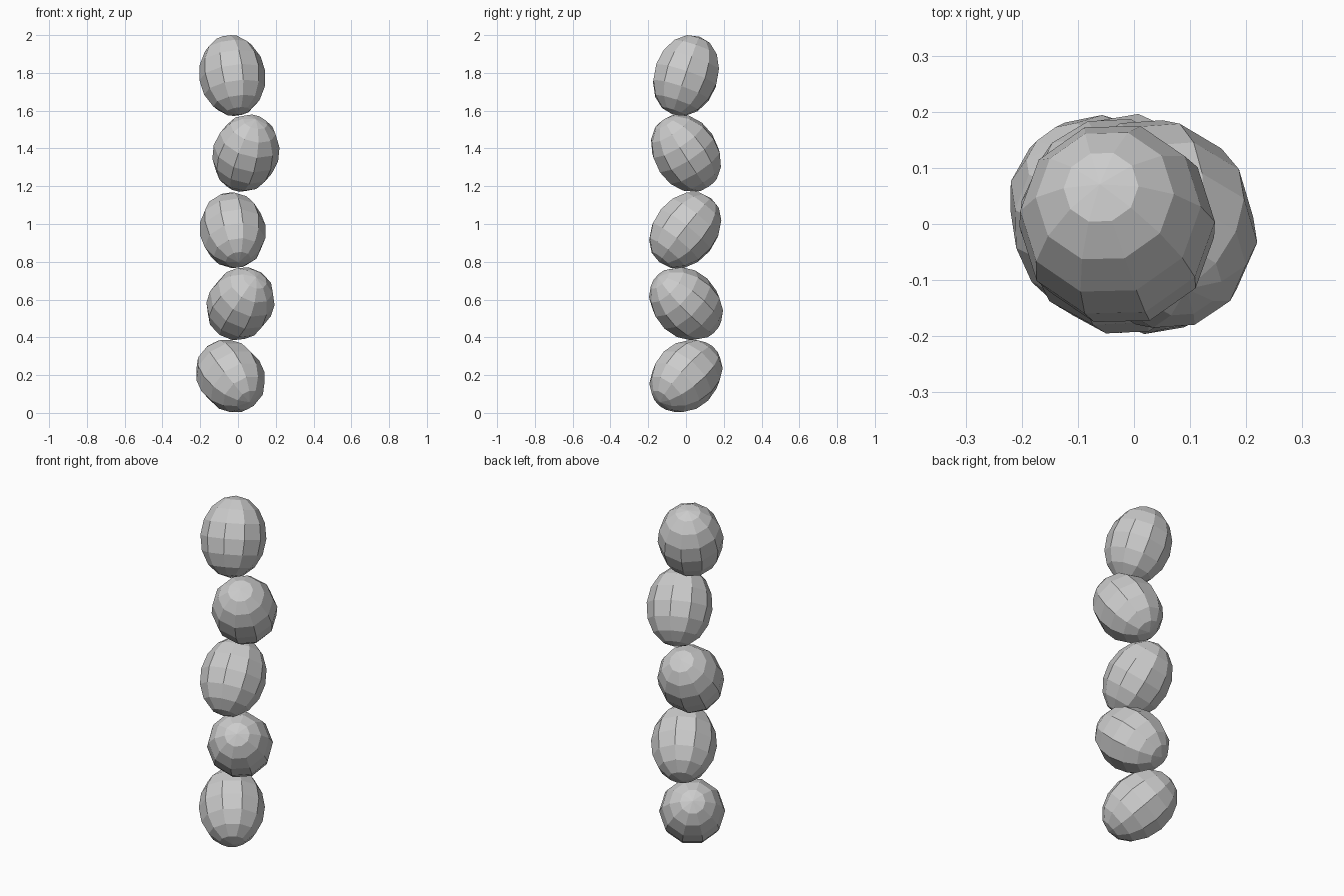
import bpy, math
from mathutils import Vector, Matrix

if "Cube" in bpy.data.objects:
    bpy.data.objects.remove(bpy.data.objects["Cube"])

SHORT, LONG = 0.176, 0.22   # radii across and along each egg


def pebble(name, centre, axis, roll):
    """Low-poly ellipsoid with its long axis tilted, centred by its bounds."""
    bpy.ops.mesh.primitive_uv_sphere_add(segments=10, ring_count=8, radius=1)
    ob = bpy.context.object
    ob.name = name
    tilt = Vector((0, 0, 1)).rotation_difference(Vector(axis).normalized()).to_matrix().to_4x4()
    ob.data.transform(tilt @ Matrix.Rotation(math.radians(roll), 4, 'Z')
                      @ Matrix.Diagonal((SHORT, SHORT, LONG, 1)))
    pts = [v.co for v in ob.data.vertices]
    mid = Vector([(min(p[i] for p in pts) + max(p[i] for p in pts)) / 2 for i in range(3)])
    ob.data.transform(Matrix.Translation(-mid))
    ob.location = centre


# Stack from bottom to top: centre, long axis, roll about the axis
stack = [
    ((-0.04, 0.00, 0.195), (-0.45, 0.62, 0.62), 18),
    ((0.013, 0.00, 0.578), (0.37, -0.66, 0.63), 18),
    ((-0.028, -0.004, 0.967), (-0.14, 0.61, 0.76), 18),
    ((0.042, 0.00, 1.375), (0.24, -0.53, 0.82), 18),
    ((-0.03, 0.00, 1.786), (-0.14, 0.32, 0.93), 18),
]
for i, (centre, axis, roll) in enumerate(stack):
    pebble(f"stacked_pebble_{i + 1}", centre, axis, roll)
